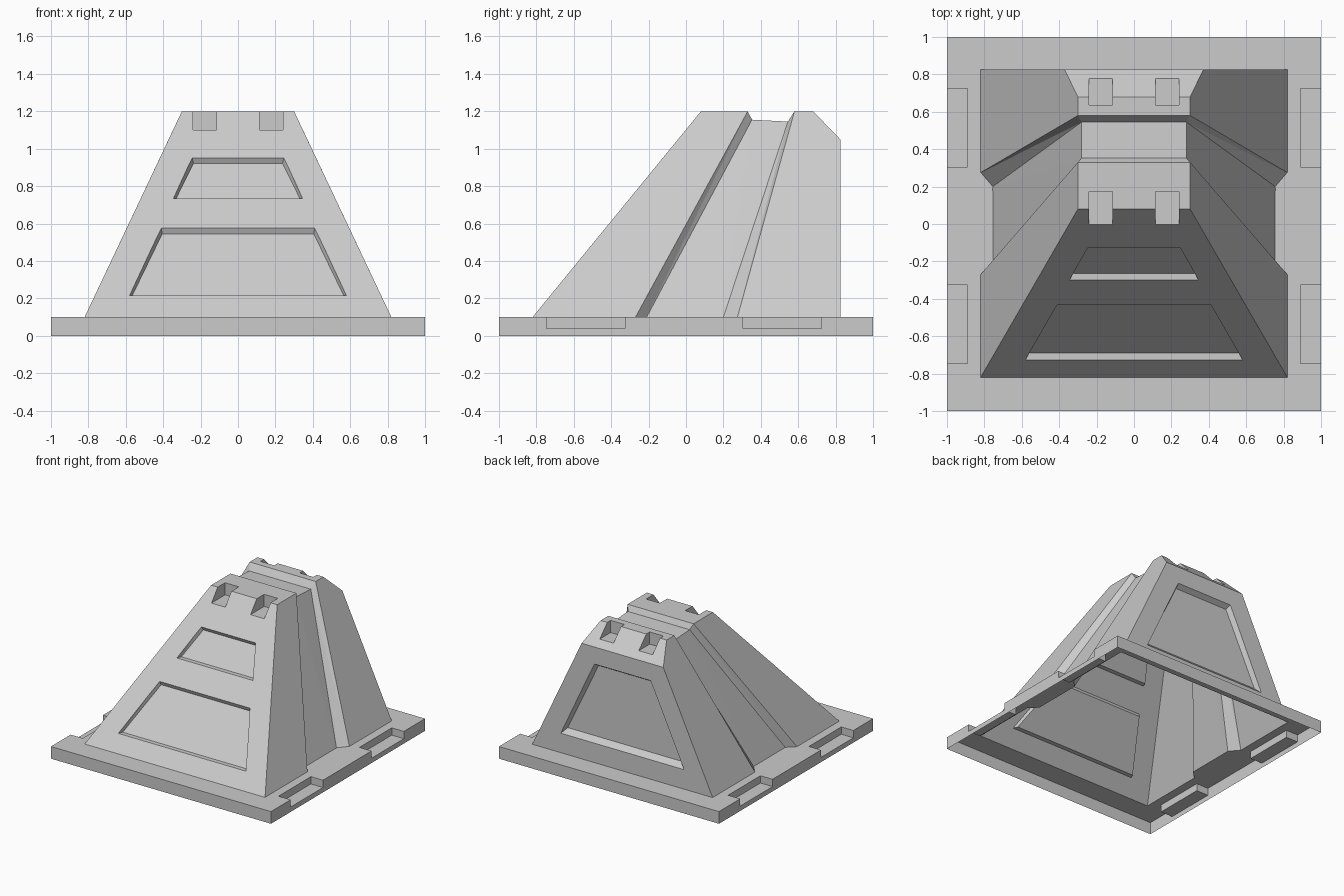
import bpy, bmesh
from mathutils import Vector

if "Cube" in bpy.data.objects:
    bpy.data.objects.remove(bpy.data.objects["Cube"])


def finish(name, bm):
    bmesh.ops.recalc_face_normals(bm, faces=bm.faces)
    me = bpy.data.meshes.new(name)
    bm.to_mesh(me)
    bm.free()
    ob = bpy.data.objects.new(name, me)
    bpy.context.collection.objects.link(ob)
    return ob


def hull(bm, pts):
    verts = [bm.verts.new(p) for p in pts]
    bmesh.ops.convex_hull(bm, input=verts)


def box(bm, x, y, z):
    hull(bm, [(a, b, c) for a in x for b in y for c in z])


def boolean(target, tool, op):
    mod = target.modifiers.new(op, 'BOOLEAN')
    mod.operation = op
    mod.solver = 'EXACT'
    mod.object = tool
    bpy.context.view_layer.objects.active = target
    bpy.ops.object.modifier_apply(modifier=mod.name)
    bpy.data.objects.remove(tool)


# Square base plate
bm = bmesh.new()
box(bm, (-1, 1), (-1, 1), (0, 0.1))
shell = finish("pedestal_shell", bm)

# Tapered body: arch sections from front to back (foot x, foot y, top x, top y, top z)
sections = [
    (0.82, -0.82, 0.30, 0.08, 1.20),
    (0.82, -0.27, 0.30, 0.33, 1.20),
    (0.755, -0.21, 0.28, 0.353, 1.155),
    (0.755, 0.20, 0.28, 0.545, 1.145),
    (0.82, 0.275, 0.30, 0.58, 1.20),
    (0.82, 0.70, 0.30, 0.68, 1.20),
    (0.82, 0.825, 0.371, 0.825, 1.05),
]
bm = bmesh.new()
rings = []
for fx, fy, tx, ty, tz in sections:
    foot, top = Vector((fx, fy, 0.1)), Vector((tx, ty, tz))
    foot += (foot - top) * 0.05 / (tz - 0.1)  # sink the foot into the plate
    half = [foot, top]
    flip = [Vector((-p.x, p.y, p.z)) for p in reversed(half)]
    rings.append([bm.verts.new(p) for p in half + flip])
for a, b in zip(rings, rings[1:]):
    for i in range(4):
        j = (i + 1) % 4
        bm.faces.new((a[i], a[j], b[j], b[i]))
bm.faces.new(rings[0])
bm.faces.new(rings[-1])
bmesh.ops.triangulate(bm, faces=bm.faces)
boolean(shell, finish("body", bm), 'UNION')


def panel(bm, outer, inner, y_of, depth):
    """Tapered panel recess; outer and inner are (z0, z1, half x0, half x1)."""
    pts = []
    for k in range(2):
        o = Vector((outer[2 + k], y_of(outer[k]), outer[k]))
        i = Vector((inner[2 + k], y_of(inner[k]) + depth, inner[k]))
        for p in (i, i + (o - i) * 1.4):
            pts += [p, Vector((-p.x, p.y, p.z))]
    hull(bm, pts)


bm = bmesh.new()
for s in (-1, 1):
    # Sockets along the top edges
    x = (0.115 * s, 0.24 * s)
    box(bm, x, (-0.3, 0.175), (1.1, 1.4))
    box(bm, x, (0.635, 1.0), (1.1, 1.4))
    # Notches in the plate sides
    for y in ((-0.745, -0.325), (0.305, 0.725)):
        box(bm, (0.89 * s, 1.1 * s), y, (0.04, 0.2))
# Recessed panels, two in front and one behind
front = lambda z: -0.82 + (z - 0.1) * 0.9 / 1.1
panel(bm, (0.215, 0.575, 0.58, 0.41), (0.215, 0.545, 0.565, 0.405), front, 0.037)
panel(bm, (0.735, 0.95, 0.345, 0.245), (0.735, 0.922, 0.33, 0.238), front, 0.037)
panel(bm, (0.26, 0.91, 0.56, 0.255), (0.30, 0.885, 0.525, 0.245), lambda z: 0.825, -0.04)
boolean(shell, finish("cutters", bm), 'DIFFERENCE')

# Open underside
bm = bmesh.new()
bm.from_mesh(shell.data)
under = [f for f in bm.faces if all(v.co.z < 0.001 for v in f.verts)]
bmesh.ops.delete(bm, geom=under, context='FACES')
bm.to_mesh(shell.data)
bm.free()
